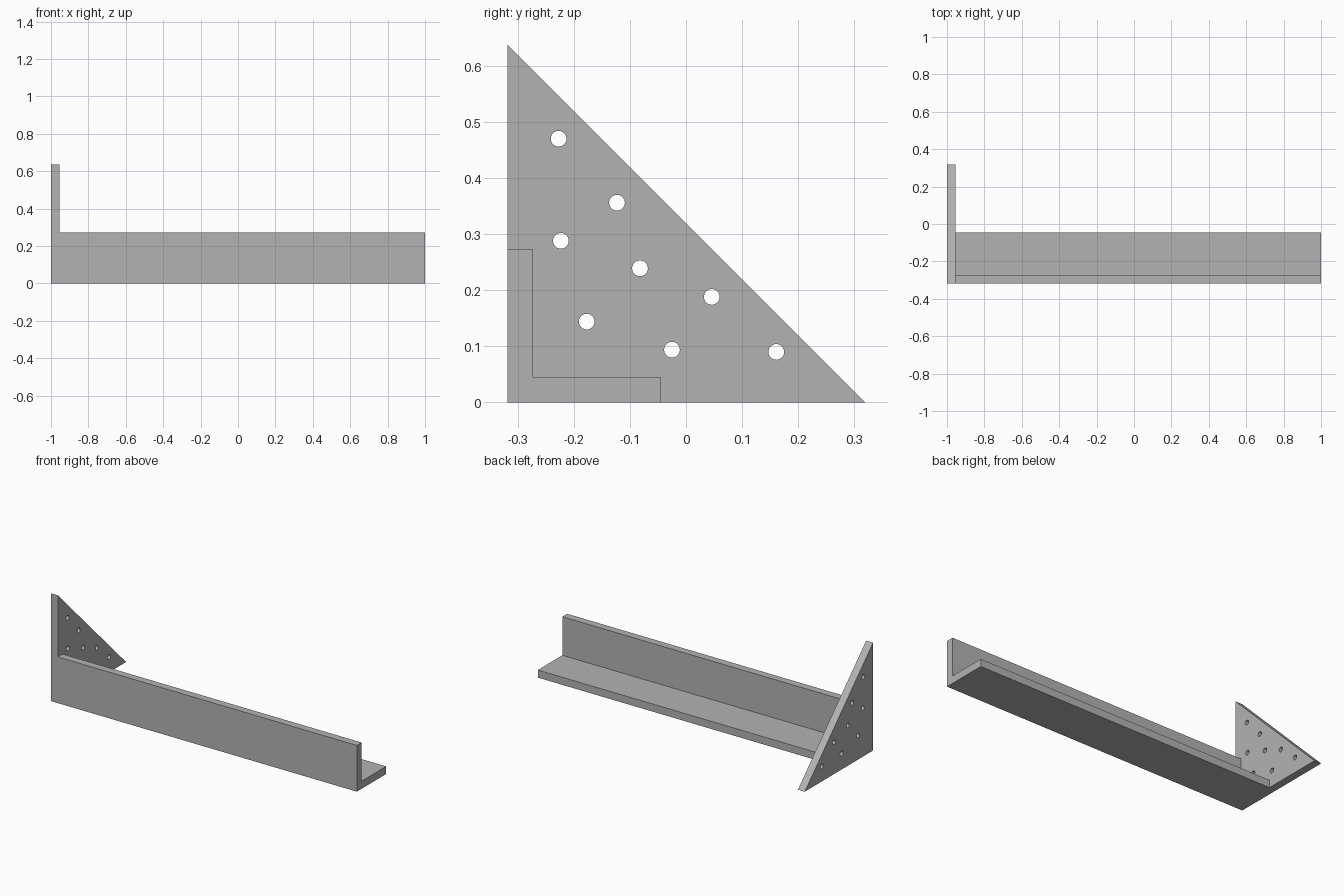
import bpy
import bmesh
from math import cos, sin, tau
from mathutils import Vector

cube = bpy.data.objects.get("Cube")
if cube:
    bpy.data.objects.remove(cube, do_unlink=True)

steel = bpy.data.materials.new("plain_grey")
steel.use_nodes = True
GREY = (0.45, 0.45, 0.45, 1)
steel.diffuse_color = GREY
steel.node_tree.nodes["Principled BSDF"].inputs["Base Color"].default_value = GREY


def circle(y, z, radius, sides=32):
    return [(y + radius * cos(tau * i / sides), z + radius * sin(tau * i / sides))
            for i in range(sides)]


def extruded_profile(name, loops, x_start, x_end):
    """Fill (y, z) loops, inner ones being holes, and extrude along x."""
    bm = bmesh.new()
    for loop in loops:
        verts = [bm.verts.new((x_start, y, z)) for y, z in loop]
        for i, v in enumerate(verts):
            bm.edges.new((verts[i - 1], v))
    bmesh.ops.triangle_fill(bm, edges=bm.edges[:], use_beauty=True, normal=Vector((1, 0, 0)))
    result = bmesh.ops.extrude_face_region(bm, geom=bm.faces[:])
    moved = [g for g in result["geom"] if isinstance(g, bmesh.types.BMVert)]
    bmesh.ops.translate(bm, verts=moved, vec=(x_end - x_start, 0, 0))
    bmesh.ops.recalc_face_normals(bm, faces=bm.faces[:])
    mesh = bpy.data.meshes.new(name)
    bm.to_mesh(mesh)
    bm.free()
    mesh.materials.append(steel)
    obj = bpy.data.objects.new(name, mesh)
    bpy.context.collection.objects.link(obj)
    bpy.ops.object.select_all(action="DESELECT")
    obj.select_set(True)
    bpy.context.view_layer.objects.active = obj
    bpy.ops.object.shade_smooth_by_angle()
    return obj


FRONT = -0.318
THICK = 0.045
LEG = 0.273
PLATE = 0.637
PLATE_FACE = -1 + THICK

# Long angle bar with an L section
bar = [(FRONT, 0), (FRONT + LEG, 0), (FRONT + LEG, THICK),
       (FRONT + THICK, THICK), (FRONT + THICK, LEG), (FRONT, LEG)]
extruded_profile("angle_bar", [bar], PLATE_FACE, 1)

# Triangular end plate with bolt holes
triangle = [(FRONT, 0), (FRONT + PLATE, 0), (FRONT, PLATE)]
holes = [(-0.227, 0.47), (-0.123, 0.356), (-0.223, 0.288), (-0.082, 0.239),
         (0.046, 0.188), (-0.177, 0.144), (-0.025, 0.094), (0.161, 0.09)]
extruded_profile("end_plate", [triangle] + [circle(y, z, 0.014) for y, z in holes],
                 -1, PLATE_FACE)
